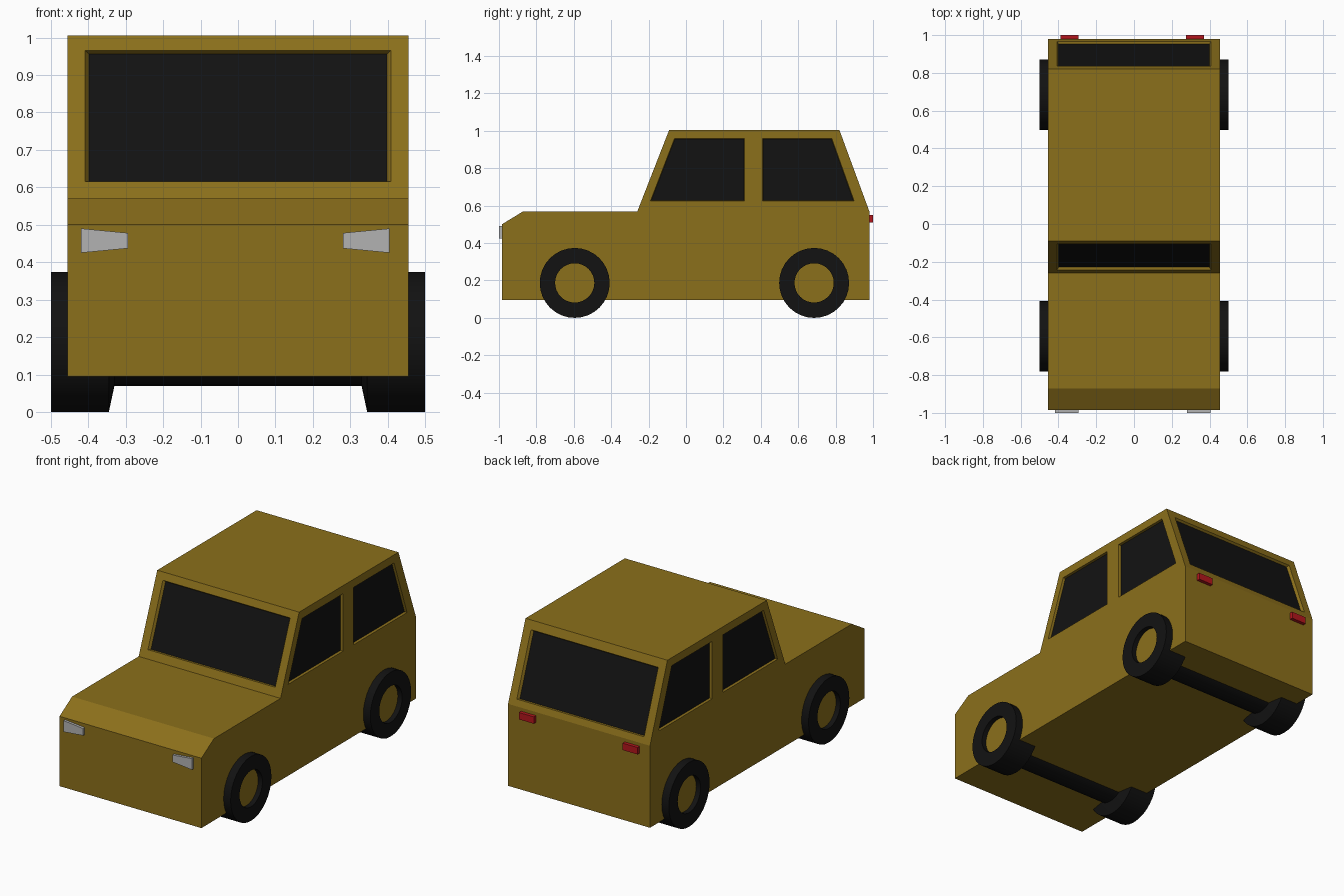
import bpy, bmesh
from math import cos, sin, tau
from mathutils import Vector

if "Cube" in bpy.data.objects:
    bpy.data.objects.remove(bpy.data.objects["Cube"])


def material(name, *rgb):
    m = bpy.data.materials.new(name)
    m.diffuse_color = (*rgb, 1)
    m.use_nodes = True
    m.node_tree.nodes["Principled BSDF"].inputs["Base Color"].default_value = m.diffuse_color
    return m


GOLD = material("gold paint", 0.26, 0.16, 0.011)
BLACK = material("black", 0.006, 0.006, 0.006)
RED = material("red", 0.45, 0.008, 0.012)
SILVER = material("silver", 0.45, 0.45, 0.45)


def loft(name, rings, mat, caps=True):
    """Skin a list of rings that have equal point counts."""
    bm = bmesh.new()
    rows = [[bm.verts.new(p) for p in ring] for ring in rings]
    for a, b in zip(rows, rows[1:]):
        for i in range(len(a)):
            j = (i + 1) % len(a)
            bm.faces.new((a[i], a[j], b[j], b[i]))
    if caps:
        bm.faces.new(rows[0])
        bm.faces.new(rows[-1])
    bmesh.ops.recalc_face_normals(bm, faces=bm.faces)
    mesh = bpy.data.meshes.new(name)
    bm.to_mesh(mesh)
    bm.free()
    ob = bpy.data.objects.new(name, mesh)
    bpy.context.collection.objects.link(ob)
    mesh.materials.append(mat)
    return ob


def revolve(name, profile, y, z, mat, sides=32):
    """Turn an (x, radius) profile around an axle line along x."""
    ob = loft(name, [[(x, y + r * cos(tau * i / sides), z + r * sin(tau * i / sides))
                      for i in range(sides)] for x, r in profile], mat)
    bpy.context.view_layer.objects.active = ob
    ob.select_set(True)
    bpy.ops.object.shade_smooth_by_angle()
    ob.select_set(False)
    return ob


# Body shell
side = [(-0.985, 0.095), (-0.985, 0.5), (-0.87, 0.57), (-0.26, 0.57),
        (-0.09, 1.005), (0.82, 1.005), (0.98, 0.57), (0.98, 0.095)]
body = loft("body", [[(x, y, z) for y, z in side] for x in (-0.455, 0.455)], GOLD)


# Recessed windows: cut a tapered pocket, then lay glass on its floor
def window(name, pts, normal, taper=0.025, depth=0.015):
    n = Vector(normal).normalized()
    pts = [Vector(p) for p in pts]
    c = sum(pts, Vector()) / len(pts)

    def ring(d):
        return [p + (c - p) * taper * d / depth - n * d for p in pts]

    cutter = loft("cutter", [ring(-depth), ring(depth)], GOLD)
    mod = body.modifiers.new("cut", "BOOLEAN")
    mod.operation, mod.solver, mod.object = "DIFFERENCE", "EXACT", cutter
    bpy.context.view_layer.objects.active = body
    bpy.ops.object.modifier_apply(modifier=mod.name)
    bpy.data.objects.remove(cutter)
    loft(name, [ring(depth - 0.001), ring(depth + 0.002)], BLACK)


def slope_window(name, low, high, z0, z1, normal):
    def at(z):
        return low + (high - low) * (z - 0.57) / 0.435
    window(name, [(-0.408, at(z0), z0), (0.408, at(z0), z0),
                  (0.408, at(z1), z1), (-0.408, at(z1), z1)], normal)


slope_window("windshield", -0.26, -0.09, 0.615, 0.965, (0, -0.435, 0.17))
slope_window("rear_window", 0.98, 0.82, 0.605, 0.958, (0, 0.435, 0.16))
panes = {"front_side_window": [(-0.19, 0.625), (-0.062, 0.958), (0.312, 0.958), (0.312, 0.625)],
         "rear_side_window": [(0.41, 0.625), (0.41, 0.958), (0.78, 0.958), (0.899, 0.625)]}
for label, pane in panes.items():
    for s, tag in ((-1, "left"), (1, "right")):
        window(f"{tag}_{label}", [(s * 0.455, y, z) for y, z in pane], (s, 0, 0), 0.015)

# Wheels, hubs and axles
R = 0.187
for end, y in (("front", -0.595), ("rear", 0.685)):
    for s, tag in ((-1, "left"), (1, "right")):
        tyre = [(0.47, 0.105), (0.5, 0.105), (0.5, R), (0.345, R), (0.33, 0.117)]
        revolve(f"{end}_{tag}_tyre", [(s * x, r) for x, r in tyre], y, R, BLACK)
        revolve(f"{end}_{tag}_hub", [(s * 0.46, 0.105), (s * 0.472, 0.105)], y, R, GOLD)
    revolve(f"{end}_axle", [(-0.34, 0.117), (0.34, 0.117)], y, R, BLACK)

# Headlights and tail lights
for s, tag in ((-1, "left"), (1, "right")):
    lamp = [(0.287, 0.437), (0.412, 0.425), (0.412, 0.49), (0.287, 0.478)]
    loft(f"{tag}_headlight", [[(s * x - 0.007, y, z) for x, z in lamp]
                              for y in (-1.0, -0.97)], SILVER)
    lamp = [(0.285, 0.51), (0.38, 0.51), (0.38, 0.55), (0.285, 0.55)]
    loft(f"{tag}_tail_light", [[(s * x - 0.009, y, z) for x, z in lamp]
                               for y in (0.97, 1.0)], RED)
